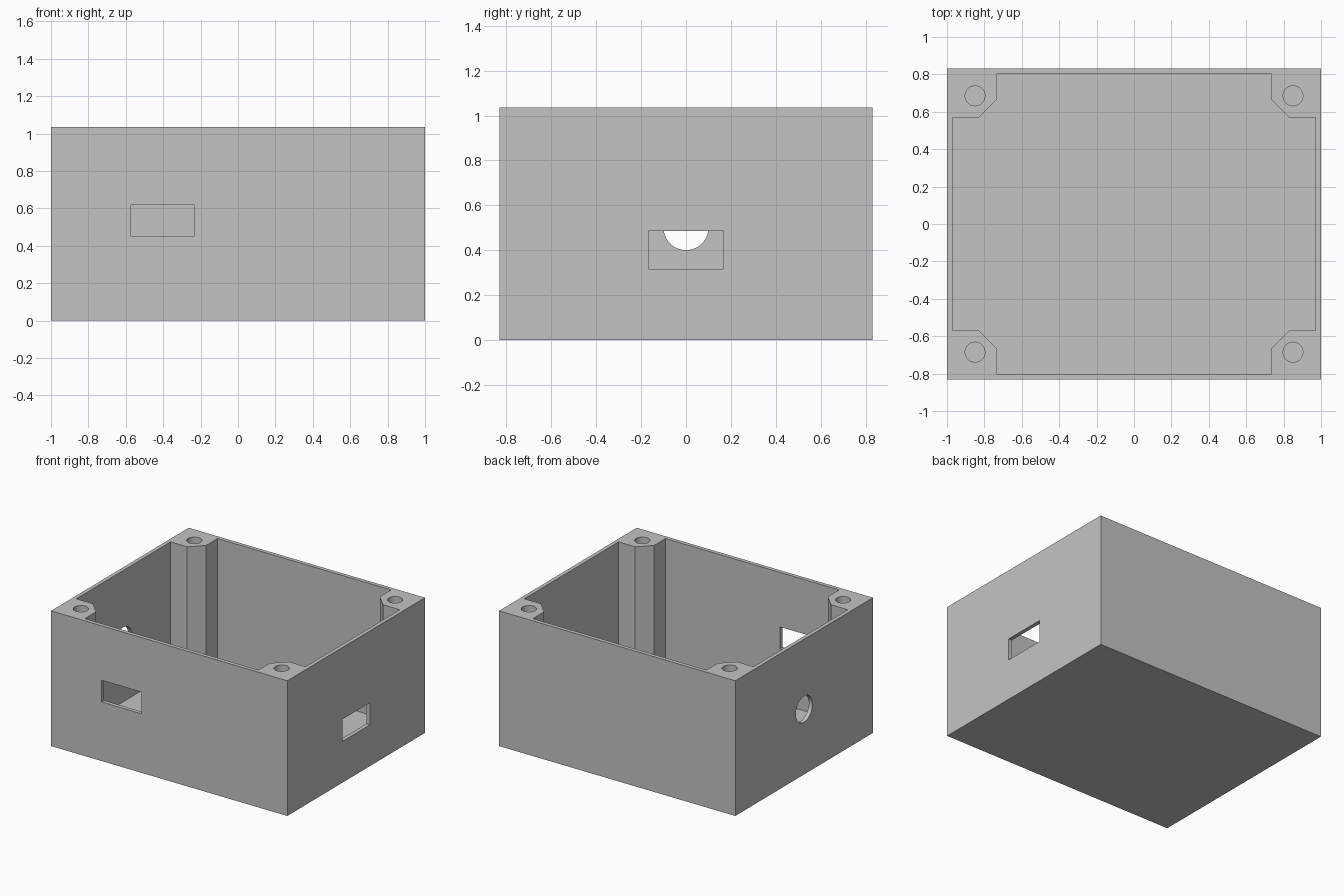
import bpy
import bmesh
from math import radians
from mathutils import Matrix, Vector

cube = bpy.data.objects.get("Cube")
if cube:
    bpy.data.objects.remove(cube, do_unlink=True)

HALF_X, HALF_Y, HEIGHT, WALL = 1.0, 0.832, 1.035, 0.03

grey = bpy.data.materials.new("light grey plastic")
grey.use_nodes = True
colour = (0.55, 0.55, 0.55, 1)
grey.diffuse_color = colour
grey.node_tree.nodes["Principled BSDF"].inputs["Base Color"].default_value = colour


def make_object(name, bm):
    bmesh.ops.recalc_face_normals(bm, faces=bm.faces)
    mesh = bpy.data.meshes.new(name)
    bm.to_mesh(mesh)
    bm.free()
    mesh.materials.append(grey)
    obj = bpy.data.objects.new(name, mesh)
    bpy.context.collection.objects.link(obj)
    return obj


def block(name, low, high):
    low, high = Vector(low), Vector(high)
    bm = bmesh.new()
    size = Matrix.Diagonal(high - low).to_4x4()
    bmesh.ops.create_cube(bm, size=1, matrix=Matrix.Translation((low + high) / 2) @ size)
    return make_object(name, bm)


def cylinder(name, centre, radius, depth, axis="Z"):
    bm = bmesh.new()
    turn = Matrix.Rotation(radians(90), 4, "Y") if axis == "X" else Matrix()
    bmesh.ops.create_cone(bm, cap_ends=True, segments=48, radius1=radius, radius2=radius,
                          depth=depth, matrix=Matrix.Translation(centre) @ turn)
    return make_object(name, bm)


def prism(name, outline, bottom, top):
    bm = bmesh.new()
    face = bm.faces.new([bm.verts.new((x, y, bottom)) for x, y in outline])
    moved = bmesh.ops.extrude_face_region(bm, geom=[face])["geom"]
    bmesh.ops.translate(bm, vec=(0, 0, top - bottom),
                        verts=[v for v in moved if isinstance(v, bmesh.types.BMVert)])
    return make_object(name, bm)


# Solid enclosure body
body = block("enclosure_box", (-HALF_X, -HALF_Y, 0), (HALF_X, HALF_Y, HEIGHT))

# Cavity outline leaves a chamfered screw post in every corner
corner = [(HALF_X - WALL, 0.57), (0.83, 0.57), (0.735, 0.665), (0.735, HALF_Y - WALL)]
outline = []
for sx, sy in ((1, 1), (-1, 1), (-1, -1), (1, -1)):
    points = [(sx * x, sy * y) for x, y in corner]
    outline += points if sx == sy else points[::-1]
cutters = [prism("cavity_cutter", outline, WALL, HEIGHT + 0.1)]

# Blind screw holes in the posts
for sx in (-1, 1):
    for sy in (-1, 1):
        cutters.append(cylinder("screw_hole_cutter", (sx * 0.85, sy * 0.685, HEIGHT), 0.053, 0.8))

# Wall openings: front slot, left slot, round cable hole on the right
cutters.append(block("front_slot_cutter", (-0.572, -0.9, 0.452), (-0.235, -0.7, 0.618)))
cutters.append(block("left_slot_cutter", (0.9, -0.167, 0.316), (1.1, 0.167, 0.485)))
cutters.append(cylinder("cable_hole_cutter", (-1, 0, 0.5), 0.1, 0.2, "X"))

# Cut the openings and discard the cutters
bpy.context.view_layer.objects.active = body
for cutter in cutters:
    mod = body.modifiers.new("cut", "BOOLEAN")
    mod.operation = "DIFFERENCE"
    mod.solver = "EXACT"
    mod.object = cutter
    bpy.ops.object.modifier_apply(modifier=mod.name)
    bpy.data.objects.remove(cutter, do_unlink=True)

# Smooth hole walls, crisp box edges
bpy.ops.object.select_all(action="DESELECT")
body.select_set(True)
bpy.ops.object.shade_smooth_by_angle(angle=radians(30))
